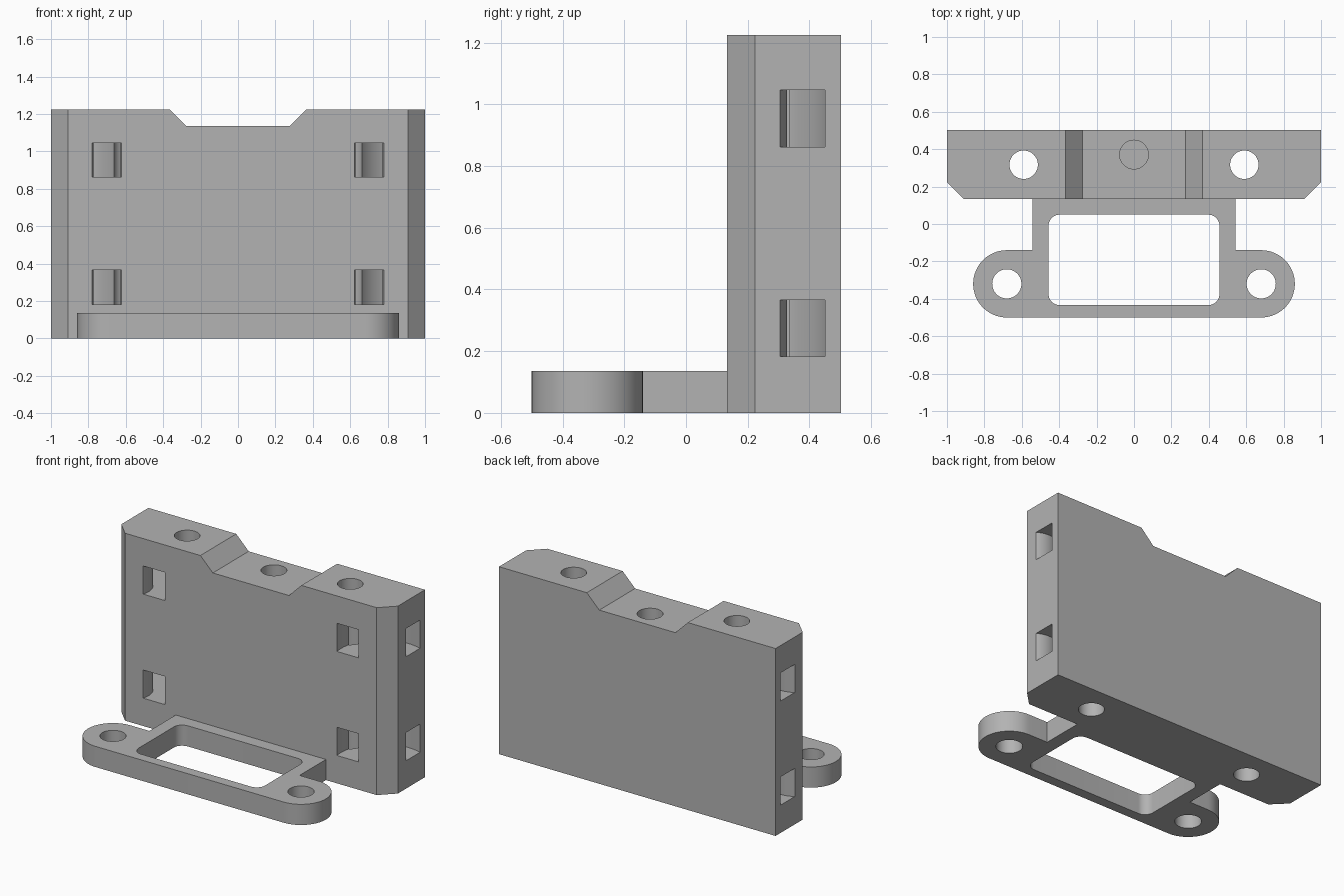
import bpy, bmesh
from math import sin, cos, pi, radians

cube = bpy.data.objects.get("Cube")
if cube:
    bpy.data.objects.remove(cube, do_unlink=True)

grey = bpy.data.materials.new("plain grey")
grey.use_nodes = True
COLOUR = (0.45, 0.45, 0.45, 1)
grey.diffuse_color = COLOUR
grey.node_tree.nodes["Principled BSDF"].inputs["Base Color"].default_value = COLOUR


def arc(cx, cy, r, start, end, steps):
    """Points on an arc, angles in degrees."""
    angles = [radians(start + (end - start) * i / steps) for i in range(steps + 1)]
    return [(cx + r * cos(a), cy + r * sin(a)) for a in angles]


def circle(cx, cy, r, steps=48):
    return arc(cx, cy, r, 0, 360, steps)[:-1]


def prism(name, outline, low, high, axis="z"):
    """Extrude an outline along z, or an x-z outline along y."""
    def place(p, h):
        return (p[0], p[1], h) if axis == "z" else (p[0], h, p[1])
    bm = bmesh.new()
    base = bm.faces.new([bm.verts.new(place(p, low)) for p in outline])
    grown = bmesh.ops.extrude_face_region(bm, geom=[base])["geom"]
    for v in grown:
        if isinstance(v, bmesh.types.BMVert):
            setattr(v.co, axis, high)
    bmesh.ops.recalc_face_normals(bm, faces=bm.faces)
    mesh = bpy.data.meshes.new(name)
    bm.to_mesh(mesh)
    bm.free()
    mesh.materials.append(grey)
    obj = bpy.data.objects.new(name, mesh)
    bpy.context.collection.objects.link(obj)
    return obj


def combine(target, tool, operation="DIFFERENCE"):
    """Apply a boolean and discard the tool."""
    tool.hide_render = True
    mod = target.modifiers.new("shape", "BOOLEAN")
    mod.operation, mod.object, mod.solver = operation, tool, "EXACT"
    bpy.context.view_layer.objects.active = target
    bpy.ops.object.modifier_apply(modifier=mod.name)
    bpy.data.objects.remove(tool, do_unlink=True)


TOP, FRONT, BACK = 1.225, 0.133, 0.503
BEVEL = 0.09

# Upright block with bevelled front corners
block = prism("mounting_block", [
    (-1, BACK), (-1, FRONT + BEVEL), (-1 + BEVEL, FRONT),
    (1 - BEVEL, FRONT), (1, FRONT + BEVEL), (1, BACK)], 0, TOP)

# Sloped notch in the top edge
combine(block, prism("top_notch", [
    (-0.465, TOP + 0.1), (-0.275, TOP - 0.09),
    (0.275, TOP - 0.09), (0.465, TOP + 0.1)], 0, 1, "y"))

# Curved strap channels round each front corner, and vertical bores
for side in (-1, 1):
    for low in (0.182, 0.862):
        channel = prism("strap_channel", circle(side * 0.905, 0.18, 0.287, 96), low, low + 0.184)
        core = prism("channel_core", circle(side * 0.92, 0.18, 0.148, 64), low - 0.1, low + 0.3)
        combine(channel, core)
        combine(block, channel)
    combine(block, prism("bore", circle(side * 0.59, 0.317, 0.076), -0.1, TOP + 0.1))

# Blind hole in the notch floor
combine(block, prism("blind_hole", circle(0, 0.371, 0.077), 0.7, TOP + 0.1))

# Front flange: neck widening into two rounded ears
EAR_X, EAR_Y, EAR_R, NECK = 0.68, -0.32, 0.18, 0.543
outline = [(-NECK, FRONT + 0.02), (-NECK, EAR_Y + EAR_R)]
outline += arc(-EAR_X, EAR_Y, EAR_R, 90, 270, 32)
outline += arc(EAR_X, EAR_Y, EAR_R, -90, 90, 32)
outline += [(NECK, EAR_Y + EAR_R), (NECK, FRONT + 0.02)]
flange = prism("front_flange", outline, 0, 0.135)

# Rounded rectangular opening
OPEN_X, OPEN_LOW, OPEN_HIGH, ROUND = 0.457, -0.434, 0.05, 0.06
window = []
for x, y, start in ((1, OPEN_HIGH - ROUND, 0), (-1, OPEN_HIGH - ROUND, 90),
                    (-1, OPEN_LOW + ROUND, 180), (1, OPEN_LOW + ROUND, 270)):
    window += arc(x * (OPEN_X - ROUND), y, ROUND, start, start + 90, 10)
combine(flange, prism("flange_opening", window, -0.1, 0.3))

# Screw holes in the ears
for side in (-1, 1):
    combine(flange, prism("ear_hole", circle(side * EAR_X, EAR_Y, 0.078), -0.1, 0.3))

combine(block, flange, "UNION")
block.name = "mounting_bracket"

bpy.ops.object.select_all(action="DESELECT")
block.select_set(True)
bpy.context.view_layer.objects.active = block
bpy.ops.object.shade_smooth_by_angle(angle=radians(30))
